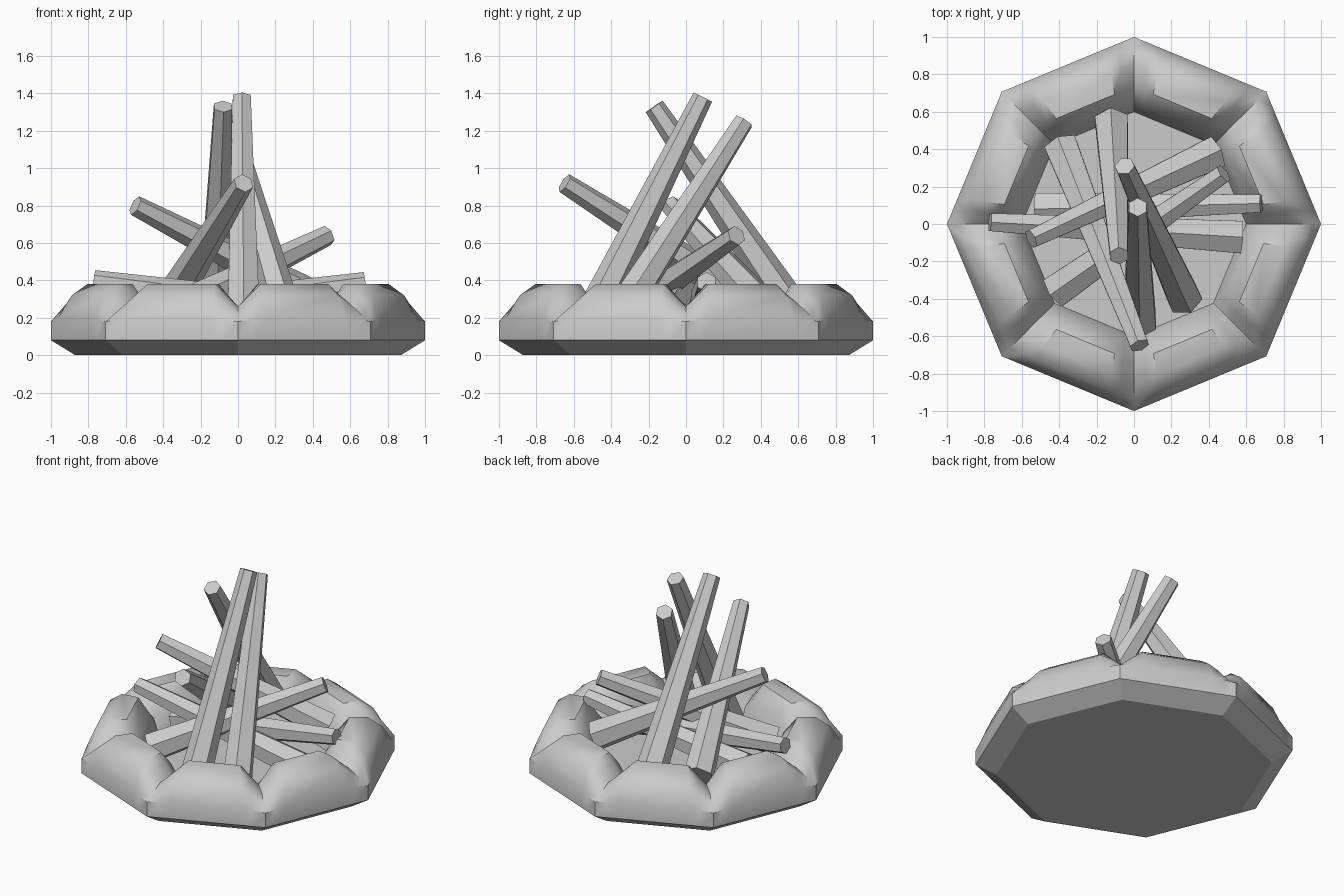
import bpy, bmesh, math
from mathutils import Vector

if "Cube" in bpy.data.objects:
    bpy.data.objects.remove(bpy.data.objects["Cube"])


def add_object(name, bm, smooth=None):
    bmesh.ops.recalc_face_normals(bm, faces=bm.faces)
    mesh = bpy.data.meshes.new(name)
    bm.to_mesh(mesh)
    bm.free()
    obj = bpy.data.objects.new(name, mesh)
    bpy.context.collection.objects.link(obj)
    if smooth:
        bpy.ops.object.select_all(action='DESELECT')
        obj.select_set(True)
        bpy.context.view_layer.objects.active = obj
        bpy.ops.object.shade_smooth_by_angle(angle=math.radians(smooth))
    return obj


def polar(r, i):
    a = i * math.tau / 8
    return Vector((r * math.cos(a), r * math.sin(a), 0))


# octagonal base slab, its top is the fire pit floor
bm = bmesh.new()
low = [bm.verts.new(polar(0.87, i)) for i in range(8)]
high = [bm.verts.new(polar(1.0, i) + Vector((0, 0, 0.08))) for i in range(8)]
bm.faces.new(low)
bm.faces.new(high)
for i in range(8):
    j = (i + 1) % 8
    bm.faces.new((low[i], low[j], high[j], high[i]))
add_object("base_slab", bm)

# stone sections: (inward fraction, height at the joint, shoulder, full height)
PROFILE = [(0.0, 0.08, 0.08, 0.08), (0.0, 0.18, 0.19, 0.20),
           (0.14, 0.21, 0.28, 0.32), (0.36, 0.26, 0.325, 0.38),
           (0.66, 0.26, 0.325, 0.38), (0.88, 0.21, 0.25, 0.28),
           (1.0, 0.08, 0.08, 0.08)]
STATIONS = [(0, 1), (0.11, 2), (0.2, 3), (0.8, 3), (0.89, 2), (1, 1)]

# ring of eight rounded stones with valleys between them
bm = bmesh.new()
for i in range(8):
    rows = []
    for t, level in STATIONS:
        outer = polar(1.0, i).lerp(polar(1.0, i + 1), t)
        inner = polar(0.6, i).lerp(polar(0.6, i + 1), t)
        rows.append([bm.verts.new(outer.lerp(inner, p[0]) + Vector((0, 0, p[level])))
                     for p in PROFILE])
    for a, b in zip(rows, rows[1:]):
        for k in range(len(PROFILE) - 1):
            bm.faces.new((a[k], b[k], b[k + 1], a[k + 1]))
bmesh.ops.remove_doubles(bm, verts=bm.verts, dist=0.0001)
add_object("stone_ring", bm, 40)


# tapered hexagonal logs
def log(name, base, tip):
    base, tip = Vector(base), Vector(tip)
    axis = tip - base
    bm = bmesh.new()
    bmesh.ops.create_cone(bm, cap_ends=True, segments=6, radius1=0.1,
                          radius2=0.055, depth=axis.length)
    obj = add_object(name, bm)
    obj.rotation_mode = 'QUATERNION'
    obj.rotation_quaternion = axis.to_track_quat('Z', 'Y')
    obj.location = (base + tip) / 2


LOGS = [((0.03, -0.52, 0.16), (0.02, 0.09, 1.38)),
        ((0.27, -0.40, 0.14), (-0.05, 0.31, 1.25)),
        ((-0.12, 0.54, 0.28), (-0.08, -0.17, 1.33)),
        ((-0.39, 0.42, 0.24), (0.03, -0.65, 0.92)),
        ((0.43, 0.38, 0.29), (-0.55, -0.08, 0.80)),
        ((-0.42, -0.36, 0.20), (0.48, 0.27, 0.64)),
        ((-0.52, 0.08, 0.21), (0.68, 0.11, 0.39)),
        ((0.57, -0.07, 0.21), (-0.77, 0.01, 0.40))]
for n, (base, tip) in enumerate(LOGS, 1):
    log(f"log_{n}", base, tip)
